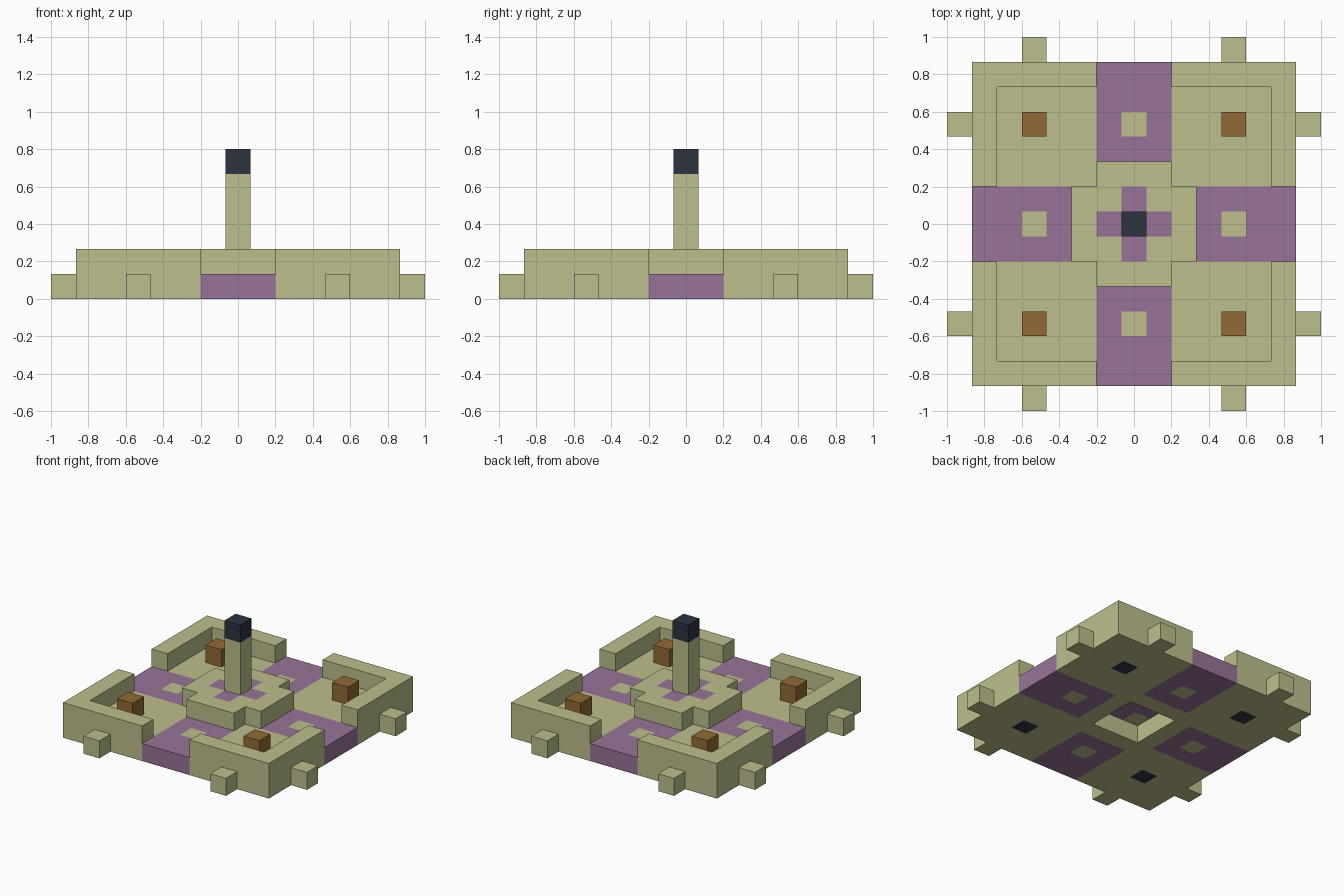
import bpy
import bmesh

cube = bpy.data.objects.get("Cube")
if cube:
    bpy.data.objects.remove(cube, do_unlink=True)

UNIT = 2 / 15  # side of one block


def linear(c):
    c /= 255
    return c / 12.92 if c <= 0.04045 else ((c + 0.055) / 1.055) ** 2.4


def material(name, *rgb):
    colour = [linear(c) for c in rgb] + [1]
    mat = bpy.data.materials.new(name)
    mat.use_nodes = True
    mat.diffuse_color = colour
    bsdf = mat.node_tree.nodes["Principled BSDF"]
    bsdf.inputs["Base Color"].default_value = colour
    bsdf.inputs["Roughness"].default_value = 0.9
    return mat


OLIVE, PURPLE, BROWN, NAVY = range(4)
MATERIALS = [
    material("olive_stone", 189, 191, 140),
    material("purple_floor", 152, 116, 152),
    material("brown_wood", 145, 107, 53),
    material("dark_navy", 44, 52, 64),
]


def block_part(name, inside, low, high, paint):
    """Extrude every grid cell accepted by inside(i, j) from layer low to high."""
    bm = bmesh.new()
    cells = {(i, j) for i in range(-7, 8) for j in range(-7, 8) if inside(i, j)}
    z0, z1 = low * UNIT, high * UNIT

    def face(points, colour):
        f = bm.faces.new([bm.verts.new(p) for p in points])
        f.material_index = colour

    for i, j in sorted(cells):
        colour = paint(i, j)
        corners = [((i + a / 2) * UNIT, (j + b / 2) * UNIT)
                   for a, b in ((-1, -1), (1, -1), (1, 1), (-1, 1))]
        face([(x, y, z1) for x, y in corners], colour)
        face([(x, y, z0) for x, y in reversed(corners)], colour)
        # Side faces only where there is no neighbouring block
        for k, (di, dj) in enumerate(((0, -1), (1, 0), (0, 1), (-1, 0))):
            if (i + di, j + dj) not in cells:
                (ax, ay), (bx, by) = corners[k], corners[(k + 1) % 4]
                face([(ax, ay, z0), (bx, by, z0), (bx, by, z1), (ax, ay, z1)], colour)
    bmesh.ops.remove_doubles(bm, verts=bm.verts, dist=UNIT / 100)

    mesh = bpy.data.meshes.new(name)
    bm.to_mesh(mesh)
    bm.free()
    for mat in MATERIALS:
        mesh.materials.append(mat)
    obj = bpy.data.objects.new(name, mesh)
    bpy.context.collection.objects.link(obj)
    return obj


def plain(colour):
    return lambda i, j: colour


def reach(i, j):
    """Larger and smaller distance from the centre, for the four-fold symmetry."""
    return max(abs(i), abs(j)), min(abs(i), abs(j))


# Floor slab: hollow under the centre, purple arms with olive tiles
def floor_paint(i, j):
    far, near = reach(i, j)
    if (far, near) == (4, 4):
        return NAVY
    return PURPLE if near <= 1 and far >= 3 and (far, near) != (4, 0) else OLIVE


block_part("floor_slab", lambda i, j: 2 <= reach(i, j)[0] <= 6, 0, 1, floor_paint)


# Stepped central platform with a purple cross
def platform_paint(i, j):
    return PURPLE if reach(i, j) in ((0, 0), (1, 0)) else OLIVE


block_part("central_platform",
           lambda i, j: reach(i, j)[0] <= 2 and reach(i, j)[1] <= 1,
           1, 2, platform_paint)

# Pillar and its dark cap
block_part("pillar", lambda i, j: i == j == 0, 2, 5, plain(OLIVE))
block_part("pillar_cap", lambda i, j: i == j == 0, 5, 6, plain(NAVY))

# One L-shaped wall, crate and pair of edge studs in each corner
for sx, side in ((-1, "right"), (1, "left")):
    for sy, end in ((-1, "front"), (1, "back")):
        tag = f"{end}_{side}"

        def quarter(test, sx=sx, sy=sy):
            return lambda i, j: i * sx > 0 and j * sy > 0 and test(*reach(i, j))

        block_part(f"corner_wall_{tag}",
                   quarter(lambda far, near: far == 6 and near >= 2),
                   1, 2, plain(OLIVE))
        block_part(f"crate_{tag}",
                   quarter(lambda far, near: far == near == 4), 1, 2, plain(BROWN))
        block_part(f"edge_studs_{tag}",
                   quarter(lambda far, near: far == 7 and near == 4),
                   0, 1, plain(OLIVE))
